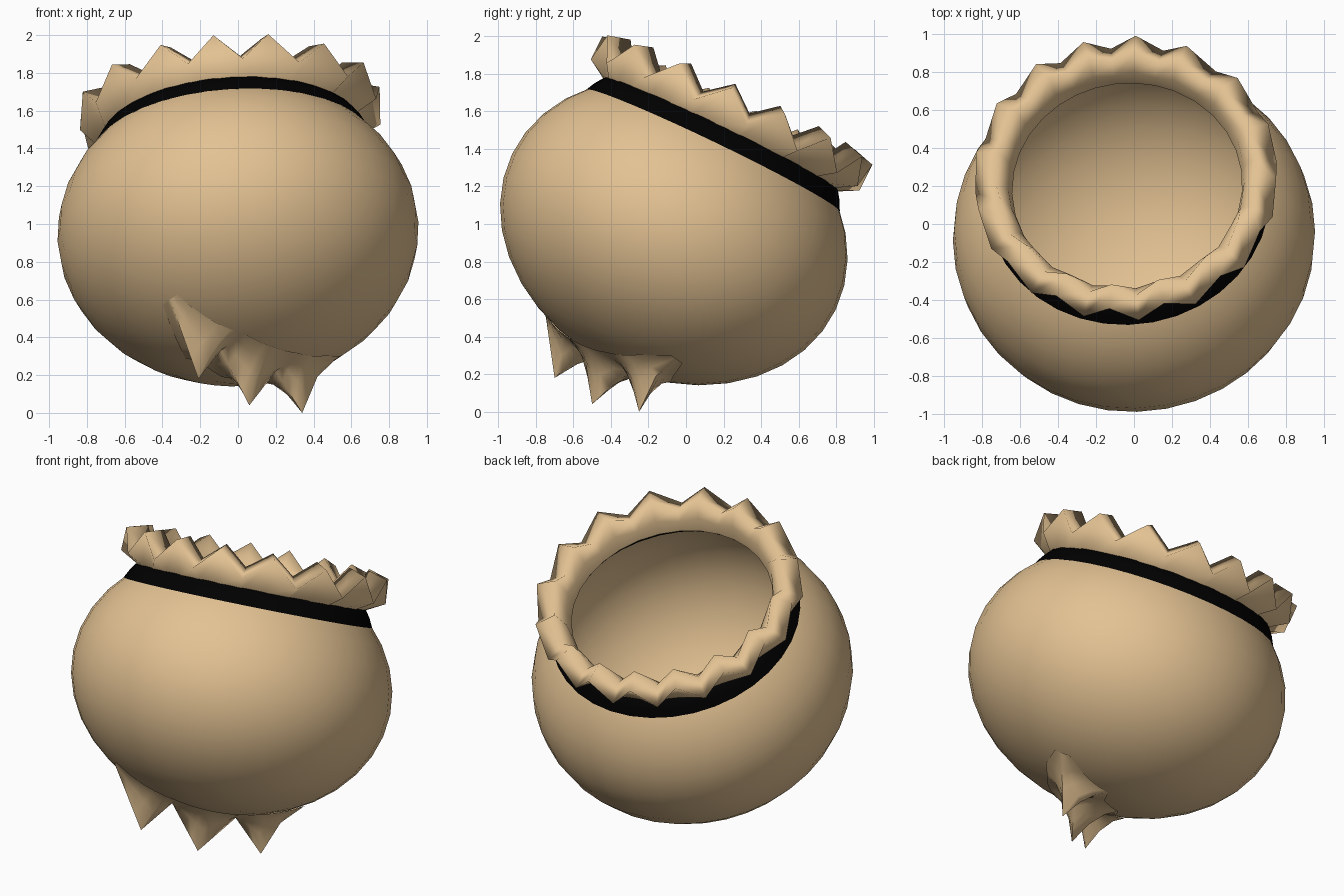
import bpy, math
from mathutils import Vector, Matrix

if "Cube" in bpy.data.objects:
    bpy.data.objects.remove(bpy.data.objects["Cube"])

# Tilted frame shared by the whole sack: squashed sphere leaning backwards
CENTRE = Vector((0, -0.065, 0.957))
RAD, HALF = 0.957, 0.78
N = Vector((-0.06, 0.433, 0.90)).normalized()
X = (Vector((1, 0, 0)) - N * N.x).normalized()
Y = N.cross(X)
ROT = Matrix((X, Y, N)).transposed()


def material(name, rgb):
    m = bpy.data.materials.new(name)
    m.diffuse_color = (*rgb, 1)
    m.use_nodes = True
    m.node_tree.nodes["Principled BSDF"].inputs["Base Color"].default_value = m.diffuse_color
    return m


CLOTH = material("cloth", (0.77, 0.54, 0.29))
BLACK = material("black", (0.0, 0.0, 0.0))


def add_object(name, verts, faces, mat, angle):
    me = bpy.data.meshes.new(name)
    me.from_pydata(verts, [], faces)
    me.update()
    ob = bpy.data.objects.new(name, me)
    bpy.context.collection.objects.link(ob)
    me.materials.append(mat)
    bpy.ops.object.select_all(action='DESELECT')
    bpy.context.view_layer.objects.active = ob
    ob.select_set(True)
    bpy.ops.object.mode_set(mode='EDIT')
    bpy.ops.mesh.select_all(action='SELECT')
    bpy.ops.mesh.remove_doubles(threshold=0.0005)
    bpy.ops.mesh.normals_make_consistent(inside=False)
    bpy.ops.object.mode_set(mode='OBJECT')
    bpy.ops.object.shade_smooth_by_angle(angle=math.radians(angle))
    return ob


def revolve(name, profile, angles, mat, smooth, closed=False):
    """Sweep profile(i) -> [(radius, height)] through angles round the sack axis."""
    verts, k, n = [], len(profile(0)), len(angles)
    for i, deg in enumerate(angles):
        a = math.radians(deg)
        for r, h in profile(i):
            verts.append(CENTRE + ROT @ Vector((r * math.sin(a), r * math.cos(a), h)))
    faces = []
    for i in range(n):
        j = (i + 1) % n
        for p in range(k if closed else k - 1):
            q = (p + 1) % k
            faces.append((i * k + p, j * k + p, j * k + q, i * k + q))
    return add_object(name, verts, faces, mat, smooth)


even = [i * 10 for i in range(36)]

# Round sack body, open at the neck
top = math.asin(0.6 / HALF)
arc = [-math.pi / 2 + (top + math.pi / 2) * t / 14 for t in range(15)]
body_profile = [(RAD * math.cos(a), HALF * math.sin(a)) for a in arc]
revolve("sack_body", lambda i: body_profile, even, CLOTH, 60)

# Black tie band round the neck
band = [(0.75, 0.482), (0.723, 0.535), (0.692, 0.58), (0.615, 0.59), (0.70, 0.49)]
revolve("neck_band", lambda i: band, even, BLACK, 50, closed=True)

# Zigzag gathered collar: 16 slightly uneven peaks with valleys halfway between
peaks = [4, 24, 48, 71, 94, 117, 141, 165, 186, 207, 231, 256, 280, 302, 324, 344]
collar_angles = []
for a, b in zip(peaks, peaks[1:] + [peaks[0] + 360]):
    collar_angles += [a, (a + b) / 2]


def collar(i):
    peak = i % 2 == 0
    return [(0.608, 0.60),
            (0.625, 0.70 if peak else 0.66),
            (0.675, 0.815) if peak else (0.685, 0.705),
            (0.80, 0.78) if peak else (0.80, 0.635),
            (0.69, 0.575)]


revolve("gathered_collar", collar, collar_angles, CLOTH, 115)


# Three-pointed cloth corner fanning out of the bottom front
def on_body(p, k=1.004):
    q = ROT.transposed() @ (p - CENTRE)
    s = Vector((q.x / RAD, q.y / RAD, q.z / HALF)).normalized() * k
    return CENTRE + ROT @ Vector((s.x * RAD, s.y * RAD, s.z * HALF))


# crest points with the half width of the fold there
crest = [((-0.36, -0.76, 0.60), 0.06), ((-0.21, -0.70, 0.18), 0.20),
         ((-0.09, -0.55, 0.33), 0.19), ((0.06, -0.50, 0.04), 0.22),
         ((0.20, -0.31, 0.22), 0.19), ((0.34, -0.25, 0.0), 0.20),
         ((0.42, -0.16, 0.19), 0.14), ((0.52, -0.05, 0.27), 0.05)]
pts = [(Vector(c), w) for c, w in crest]
pts[0] = (on_body(pts[0][0]), pts[0][1])
pts[-1] = (on_body(pts[-1][0]), pts[-1][1])
SUB = 4
line = []
for (c0, w0), (c1, w1) in zip(pts, pts[1:]):
    for t in range(SUB):
        line.append((c0.lerp(c1, t / SUB), w0 + (w1 - w0) * t / SUB))
line.append(pts[-1])

side = Vector((-0.63, 0.64, -0.45)).normalized()
rows = [(-1, 0), (-0.65, 0.12), (-0.3, 0.45), (0, 1), (0.3, 0.45), (0.65, 0.12), (1, 0)]
verts, faces = [], []
for c, w in line:
    foot = on_body(c)
    height = max((c - CENTRE).length - (foot - CENTRE).length, 0.0)
    for s, lift in rows:
        base = on_body(foot + side * w * s)
        # concave flare from the body out to the sharp crest
        verts.append(base + (c - foot) * (lift if height > 0 else 0))
R = len(rows)
for i in range(len(line) - 1):
    for p in range(R - 1):
        a = i * R + p
        faces.append((a, a + 1, a + R + 1, a + R))
add_object("pointed_corner", verts, faces, CLOTH, 70)
